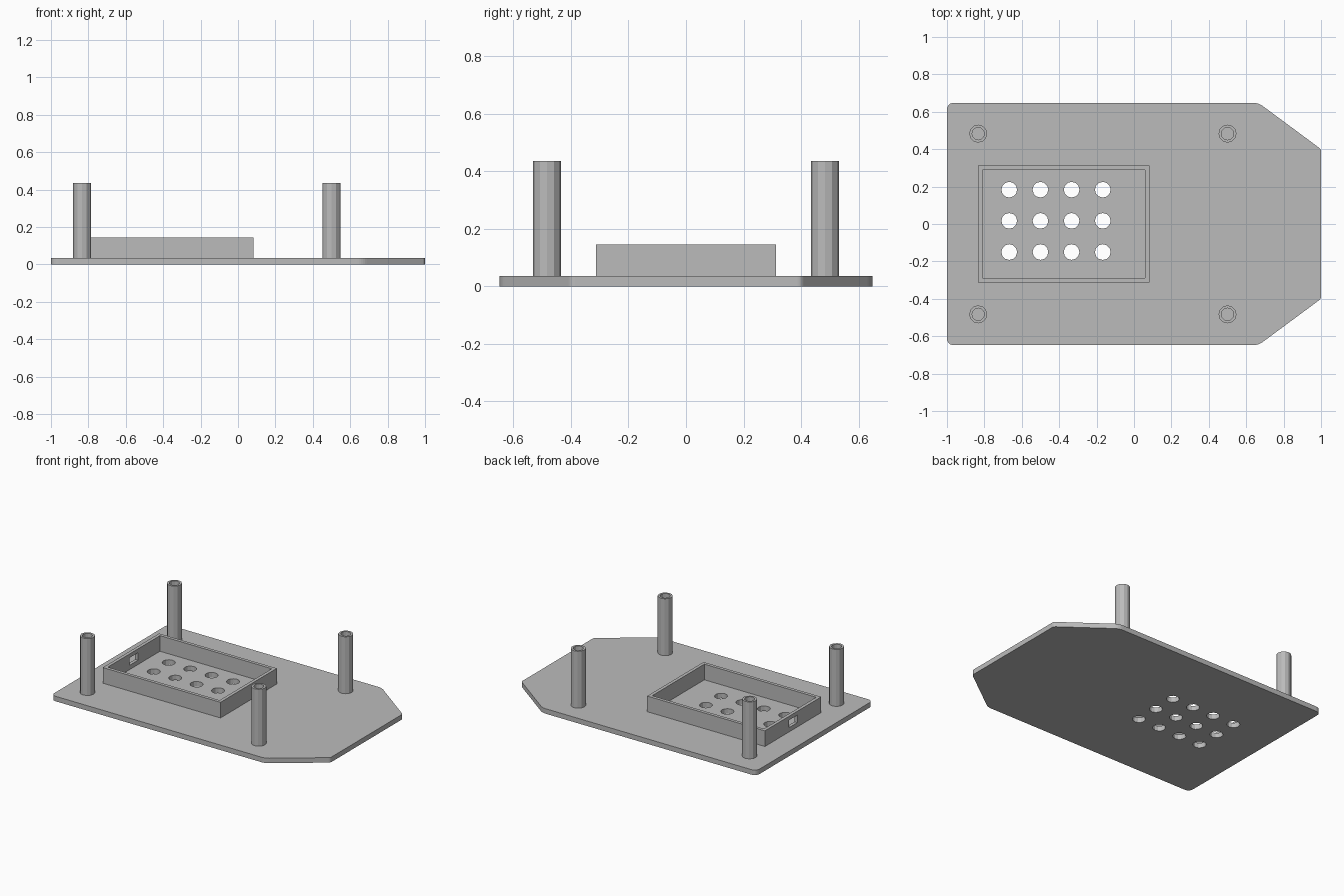
import bpy
import bmesh
from math import cos, sin, tau
from mathutils import Vector

cube = bpy.data.objects.get("Cube")
if cube:
    bpy.data.objects.remove(cube, do_unlink=True)

grey = bpy.data.materials.new("plain grey")
grey.use_nodes = True
COLOUR = (0.5, 0.5, 0.5, 1)
grey.diffuse_color = COLOUR
grey.node_tree.nodes["Principled BSDF"].inputs["Base Color"].default_value = COLOUR

PLATE_TOP = 0.035
BOX_TOP = 0.145
POST_TOP = 0.435
SIDES = 12


def circle(cx, cy, r):
    return [(cx + r * cos(tau * i / SIDES), cy + r * sin(tau * i / SIDES)) for i in range(SIDES)]


def rectangle(x0, x1, y):
    return [(x0, -y), (x1, -y), (x1, y), (x0, y)]


def rounded(corners, steps=5):
    """Round each (x, y, setback) corner with a quadratic curve."""
    pts = []
    for i, (x, y, d) in enumerate(corners):
        c = Vector((x, y))
        before = Vector(corners[i - 1][:2])
        after = Vector(corners[(i + 1) % len(corners)][:2])
        a = c + (before - c).normalized() * d
        b = c + (after - c).normalized() * d
        for s in range(steps + 1):
            t = s / steps
            pts.append(tuple(a * (1 - t) ** 2 + c * 2 * t * (1 - t) + b * t * t))
    return pts


def finish(name, bm):
    bmesh.ops.recalc_face_normals(bm, faces=bm.faces)
    mesh = bpy.data.meshes.new(name)
    bm.to_mesh(mesh)
    bm.free()
    mesh.materials.append(grey)
    obj = bpy.data.objects.new(name, mesh)
    bpy.context.collection.objects.link(obj)
    return obj


def prism(name, outlines, z0, z1):
    """Extrude one or more closed outlines."""
    bm = bmesh.new()
    for outline in outlines:
        base = bm.faces.new([bm.verts.new((x, y, z0)) for x, y in outline])
        top = bmesh.ops.extrude_face_region(bm, geom=[base], use_keep_orig=True)["geom"]
        verts = [v for v in top if isinstance(v, bmesh.types.BMVert)]
        bmesh.ops.translate(bm, verts=verts, vec=(0, 0, z1 - z0))
    return finish(name, bm)


def ring(name, outer, inner, z0, z1):
    """Upright wall between two outlines with equal point counts."""
    bm = bmesh.new()
    loops = [[bm.verts.new((x, y, z)) for x, y in line]
             for line, z in ((outer, z0), (outer, z1), (inner, z1), (inner, z0))]
    n = len(outer)
    for k in range(4):
        a, b = loops[k], loops[(k + 1) % 4]
        for i in range(n):
            j = (i + 1) % n
            bm.faces.new((a[i], a[j], b[j], b[i]))
    return finish(name, bm)


def cut(obj, cutter):
    mod = obj.modifiers.new("cut", "BOOLEAN")
    mod.operation = "DIFFERENCE"
    mod.solver = "EXACT"
    mod.object = cutter
    cutter.hide_render = True
    bpy.context.view_layer.objects.active = obj
    bpy.ops.object.modifier_apply(modifier=mod.name)
    bpy.data.objects.remove(cutter, do_unlink=True)


# Base plate with tapered nose and a grid of vent holes
half = [(1, 0.4, 0.015), (0.665, 0.648, 0.03), (-1, 0.648, 0.04)]
outline = half + [(x, -y, d) for x, y, d in reversed(half)]
plate = prism("base_plate", [rounded(outline)], 0, PLATE_TOP)
holes = [circle(-0.667 + 0.1667 * i, -0.15 + 0.1667 * j, 0.042)
         for i in range(4) for j in range(3)]
cut(plate, prism("hole_cutter", holes, -0.1, 0.1))

# Open tray wall with a small cable slot in one end
tray = ring("tray_wall", rectangle(-0.833, 0.083, 0.313),
            rectangle(-0.81, 0.06, 0.29), PLATE_TOP, BOX_TOP)
slot = [(x - 0.82, y) for x, y in rectangle(-0.05, 0.05, 0.047)]
cut(tray, prism("slot_cutter", [slot], 0.065, 0.118))

# Hollow mounting posts
for end, x in (("rear", -0.833), ("nose", 0.5)):
    for side, y in (("right", -0.483), ("left", 0.483)):
        ring(f"{end}_{side}_post", circle(x, y, 0.048), circle(x, y, 0.033),
             PLATE_TOP, POST_TOP)
